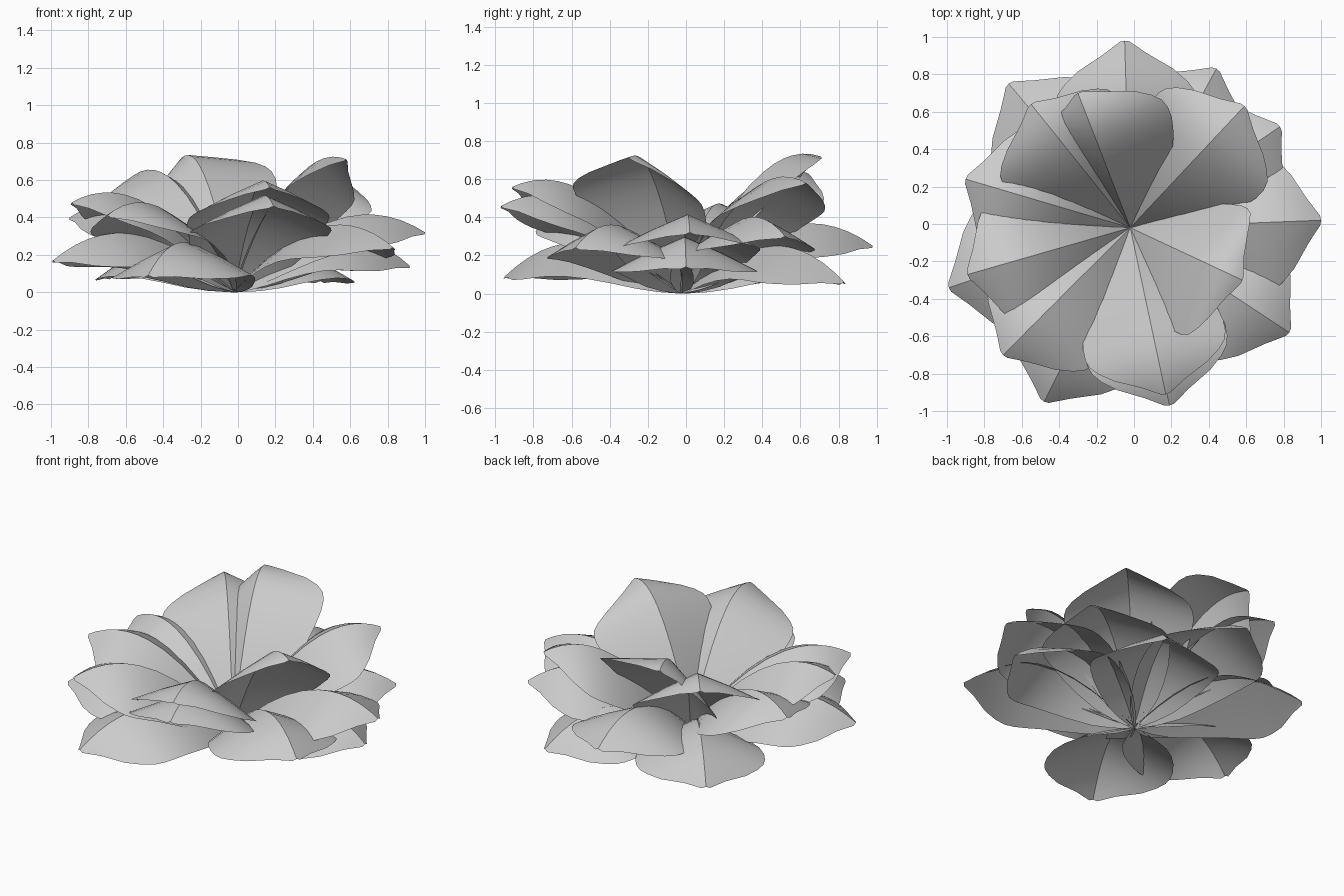
import bpy, bmesh, math
from mathutils import Vector

if "Cube" in bpy.data.objects:
    bpy.data.objects.remove(bpy.data.objects["Cube"])

CENTRE = Vector((-0.02, -0.02, 0.0))

# half outline of a petal: (fraction along midrib, half width)
OUTLINE = [(0, .02), (.06, .11), (.13, .195), (.22, .265), (.33, .325), (.45, .365),
           (.56, .385), (.64, .385), (.71, .37), (.78, .33), (.86, .255), (.94, .12), (1, .025)]
FOLD = 0.47  # slope of each half away from the midrib


def make_petal(name, tip, roll):
    tip = Vector(tip)
    flat = Vector((tip.x, tip.y, 0)) - CENTRE
    reach = flat.length
    out = flat.normalized()
    side = Vector((-out.y, out.x, 0))
    up = Vector((0, 0, 1))
    rise = 0.44 + 0.55 * tip.z          # height of the curve's control point
    mid = 0.56 * reach
    bm = bmesh.new()
    rows = []
    for t, w in OUTLINE:
        # curved midrib that climbs, then droops at the tip
        r = 2 * t * (1 - t) * mid + t * t * reach
        z = 2 * t * (1 - t) * rise + t * t * tip.z
        dr = 2 * (1 - t) * mid + 2 * t * (reach - mid)
        dz = 2 * (1 - t) * rise + 2 * t * (tip.z - rise)
        normal = (up * dr - out * dz).normalized()
        normal = (normal + up * 0.6).normalized()
        row = []
        for k in (-1, -.5, 0, .5, 1):
            a = math.atan(FOLD) + roll * (1 if k > 0 else -1)
            length = abs(k) * w * 1.1
            lateral = math.copysign(length * math.cos(a), k)
            drop = length * math.sin(a) * (0.85 + 0.15 * abs(k))
            p = CENTRE + out * r + up * z + side * lateral - normal * drop
            p.z = max(p.z, 0.03 * t)
            row.append(bm.verts.new(p))
        rows.append(row)
    for a, b in zip(rows, rows[1:]):
        for i in range(4):
            bm.faces.new((a[i], b[i], b[i + 1], a[i + 1]))
    bmesh.ops.recalc_face_normals(bm, faces=bm.faces)
    mesh = bpy.data.meshes.new(name)
    bm.to_mesh(mesh)
    bm.free()
    obj = bpy.data.objects.new(name, mesh)
    bpy.context.collection.objects.link(obj)
    bpy.ops.object.select_all(action='DESELECT')
    obj.select_set(True)
    bpy.context.view_layer.objects.active = obj
    bpy.ops.object.shade_smooth_by_angle(angle=math.radians(30))


# petal tips and roll, from the upright heart to the drooping outside
inner = [((-.30, .70, .72), .35), ((.58, -.30, .71), .12), ((-.89, -.27, .48), 0),
         ((.59, .63, .58), 0), ((.17, -.91, .56), 0), ((-.55, .64, .63), 0)]
middle = [((1.0, .02, .32), 0), ((-.70, -.70, .41), 0), ((-.05, .98, .25), 0),
          ((.83, -.58, .24), 0), ((-.90, .24, .40), 0), ((.78, .52, .30), 0),
          ((.19, -.97, .46), 0)]
outer = [((-.99, -.34, .17), 0), ((-.48, -.95, .09), 0), ((.44, .83, .06), 0),
         ((-.67, .75, .08), 0), ((.92, 0, .14), 0)]

for ring, petals in (("inner", inner), ("middle", middle), ("outer", outer)):
    for n, (tip, roll) in enumerate(petals, 1):
        make_petal(f"{ring}_petal_{n}", tip, roll)
